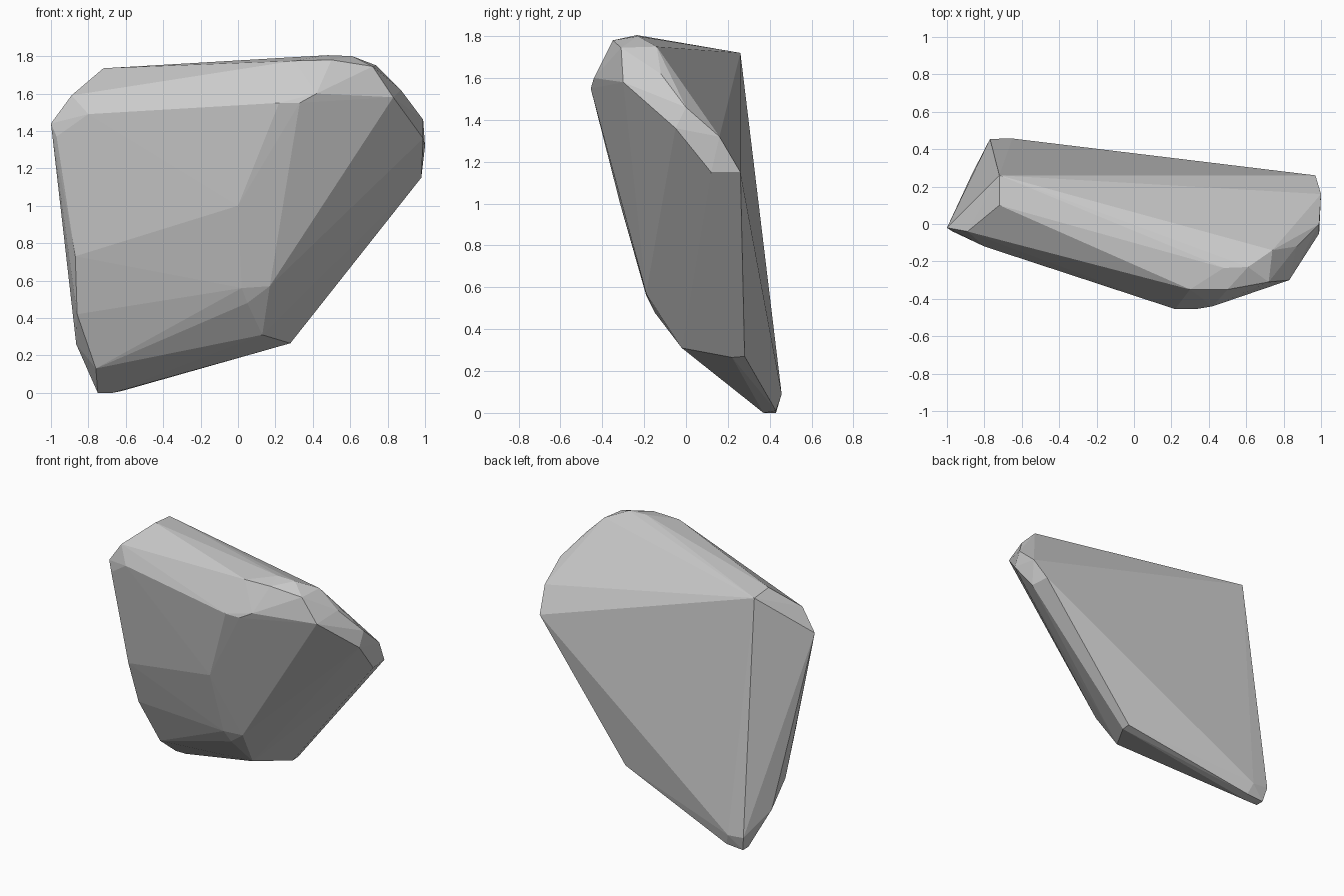
import bpy, bmesh

# Faceted boulder: the convex hull of a few corner points, grouped by region
top_left = [(-1, -.02, 1.44), (-.89, -.04, 1.59), (-.72, .10, 1.735), (-.72, .26, 1.72),
            (-.80, -.12, 1.49), (-.97, -.04, 1.37)]
top_crest = [(.30, -.35, 1.775), (.50, -.35, 1.78), (.48, -.235, 1.805), (.61, -.23, 1.80),
             (.72, -.31, 1.745), (.74, -.14, 1.75)]
front_nose = [(.22, -.455, 1.55), (.33, -.455, 1.55), (.42, -.44, 1.60), (.83, -.30, 1.58)]
right_end = [(.87, -.12, 1.62), (.99, 0, 1.46), (.99, -.05, 1.36), (1, .16, 1.32),
             (.98, .12, 1.15), (.97, .26, 1.15)]
front_low = [(0, -.315, 1.0), (.02, -.19, .56), (.17, -.19, .57), (.05, -.15, .48),
             (.13, -.02, .31), (.28, .22, .265), (.28, .28, .27)]
left_low = [(-.88, .05, .80), (-.87, .01, .73), (-.86, .11, .42), (-.865, .27, .26),
            (-.76, .21, .13)]
foot = [(-.75, .37, 0), (-.67, .37, 0), (-.75, .43, 0), (-.62, .43, .01),
        (-.77, .455, .10), (-.65, .457, .09)]

bm = bmesh.new()
for p in top_left + top_crest + front_nose + right_end + front_low + left_low + foot:
    bm.verts.new(p)
hull = bmesh.ops.convex_hull(bm, input=bm.verts[:])
spare = {g for g in hull["geom_interior"] + hull["geom_unused"]
         if isinstance(g, bmesh.types.BMVert)}
bmesh.ops.delete(bm, geom=list(spare), context='VERTS')

# Lightly blunt the facet corners, then keep flat faces
bmesh.ops.recalc_face_normals(bm, faces=bm.faces[:])
mesh = bpy.data.meshes.new("boulder")
bm.to_mesh(mesh)
bm.free()
boulder = bpy.data.objects.new("boulder", mesh)
bpy.context.collection.objects.link(boulder)
